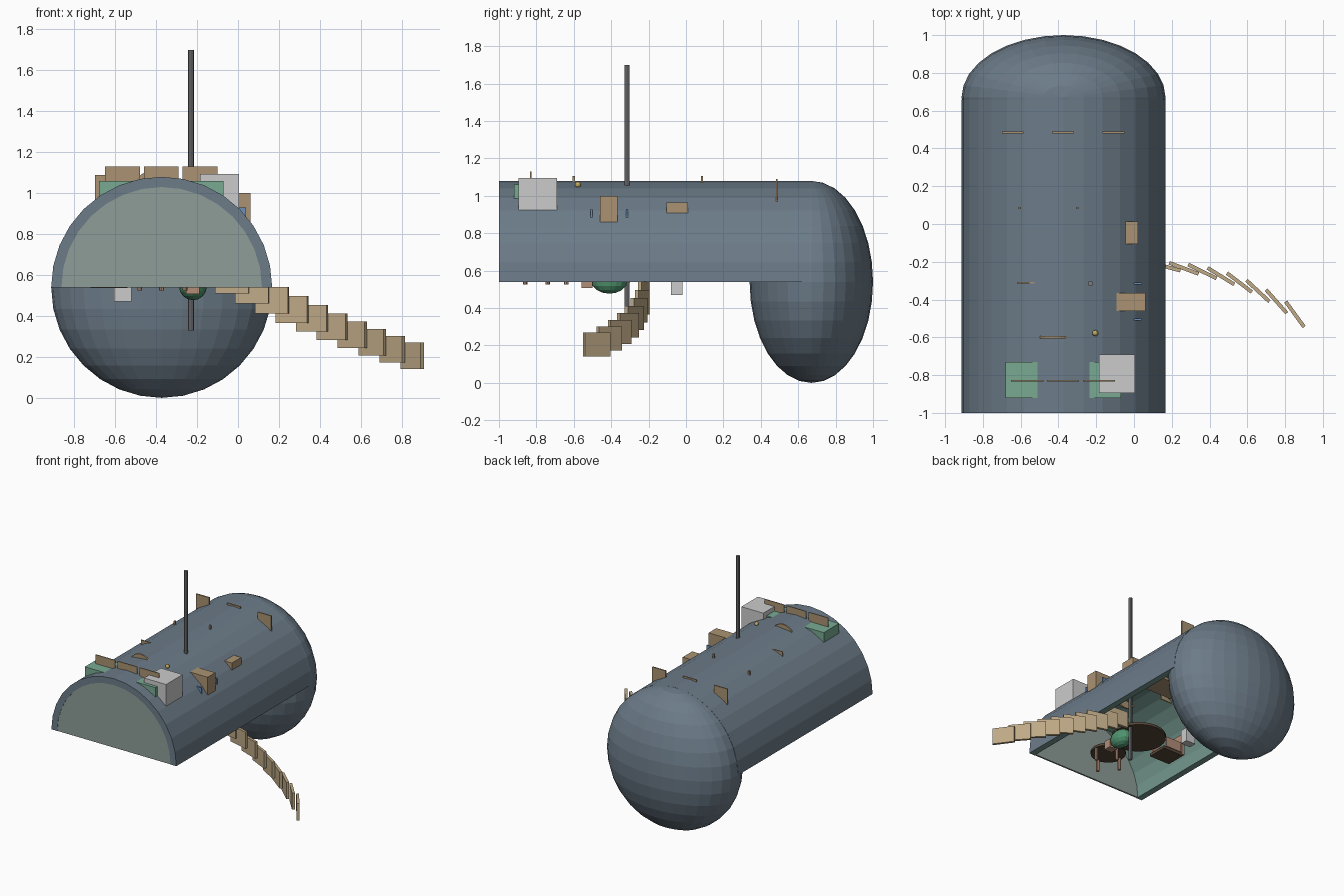
import bpy, bmesh
from math import pi, sin, cos, radians

if "Cube" in bpy.data.objects:
    bpy.data.objects.remove(bpy.data.objects["Cube"])

CX, CZ, R, RI = -0.373, 0.54, 0.54, 0.49   # hull axis and radii


def mat(name, r, g, b):
    m = bpy.data.materials.new(name)
    m.diffuse_color = (r, g, b, 1)
    m.use_nodes = True
    m.node_tree.nodes["Principled BSDF"].inputs["Base Color"].default_value = m.diffuse_color
    return m


STEEL = mat("steel_blue", 0.15, 0.20, 0.25)
TEAL = mat("teal_lining", 0.18, 0.32, 0.28)
PALE = mat("pale_green", 0.27, 0.34, 0.31)
MINT = mat("mint", 0.19, 0.40, 0.29)
WOOD = mat("wood", 0.40, 0.29, 0.17)
TAN = mat("tan", 0.52, 0.40, 0.24)
DARK = mat("dark_wood", 0.09, 0.06, 0.04)
PINK = mat("copper", 0.45, 0.27, 0.19)
GREEN = mat("leaf_green", 0.08, 0.30, 0.16)
BLUE = mat("blue", 0.15, 0.28, 0.50)
GOLD = mat("gold", 0.55, 0.40, 0.12)
METAL = mat("metal", 0.20, 0.20, 0.21)


def finish(name, bm, *mats):
    bmesh.ops.recalc_face_normals(bm, faces=bm.faces)
    me = bpy.data.meshes.new(name)
    bm.to_mesh(me)
    bm.free()
    ob = bpy.data.objects.new(name, me)
    for m in mats:
        if m:
            me.materials.append(m)
    bpy.context.collection.objects.link(ob)
    return ob


def box(name, x, y, z, m=None):
    """Box from (min, max) ranges."""
    bm = bmesh.new()
    bmesh.ops.create_cube(bm, size=1)
    for v in bm.verts:
        v.co = [sum(r) / 2 + c * (r[1] - r[0]) for r, c in zip((x, y, z), v.co)]
    return finish(name, bm, m)


def ball(name, loc, rad, m, seg=16, rings=8):
    bm = bmesh.new()
    bmesh.ops.create_uvsphere(bm, u_segments=seg, v_segments=rings, radius=1)
    for v in bm.verts:
        v.co = [l + r * c for l, r, c in zip(loc, rad, v.co)]
    return finish(name, bm, m)


def rod(name, loc, r, h, m, seg=12):
    """Upright cylinder centred at loc."""
    bm = bmesh.new()
    bmesh.ops.create_cone(bm, cap_ends=True, segments=seg, radius1=r, radius2=r, depth=h)
    ob = finish(name, bm, m)
    ob.location = loc
    return ob


def arch(r, n=16):
    return [(CX + r * cos(pi * i / n), CZ + r * sin(pi * i / n)) for i in range(n + 1)]


def extrude_y(name, pts, y0, y1, *mats):
    bm = bmesh.new()
    f = bm.faces.new([bm.verts.new((x, y0, z)) for x, z in pts])
    g = bmesh.ops.extrude_face_region(bm, geom=[f])["geom"]
    bmesh.ops.translate(bm, vec=(0, y1 - y0, 0),
                        verts=[e for e in g if isinstance(e, bmesh.types.BMVert)])
    return finish(name, bm, *mats)


# Arched hull shell with a teal inner lining
hull = extrude_y("hull_shell", arch(R) + arch(RI)[::-1], -1, 0.66, STEEL, TEAL)
for p in hull.data.polygons:
    c = p.center
    if abs(p.normal.y) < 0.5 and ((c.x - CX) ** 2 + (c.z - CZ) ** 2) ** 0.5 < 0.518:
        p.material_index = 1

# Front wall and rounded rear dome
extrude_y("front_wall", arch(RI), -0.998, -0.985, PALE)
ball("rear_dome", (CX, 0.67, CZ), (R, 0.33, 0.54), STEEL, 32, 16)

# Mast
rod("mast", (-0.23, -0.315, 1.015), 0.014, 1.37, METAL, 8)

# Curving, descending run of planks
for i in range(10):
    t = i / 9
    p = box(f"plank_{i}", (-0.083, 0.083), (-0.01, 0.01), (0, 0.13), TAN)
    p.location = (-0.03 + 0.882 * t, -0.22 - 0.258 * t ** 2.6, 0.51 - 0.46 * t + 0.09 * t * t)
    p.rotation_euler.z = -radians(4 + 50 * t)

# Console slab, its three screens, and the rear row of boards
box("console", (-0.68, -0.07), (-0.92, -0.73), (0.95, 1.06), MINT)
for i in range(3):
    x = -0.65 + 0.19 * i
    box(f"screen_{i}", (x, x + 0.17), (-0.833, -0.826), (1.05, 1.13), WOOD)
    x = -0.70 + 0.267 * i
    box(f"rear_board_{i}", (x, x + 0.115), (0.48, 0.49), (0.93, 1.09), WOOD)

# Boxes breaking through the roof
box("grey_crate", (-0.185, 0.005), (-0.895, -0.69), (0.90, 1.095))
box("side_cabinet", (-0.13, 0.06), (-0.46, -0.365), (0.84, 1.0), WOOD)
box("side_case", (-0.10, 0.02), (-0.105, 0.012), (0.90, 0.965), WOOD)
for y in (-0.505, -0.315):
    box("blue_fin", (-0.04, 0.04), (y - 0.005, y + 0.005), (0.86, 0.93), BLUE)

# Small roof details
wheel = rod("roof_disc", (-0.42, -0.6, 1.035), 0.085, 0.012, WOOD, 20)
wheel.rotation_euler.x = pi / 2
wheel.scale.y = 0.85
box("roof_plate", (-0.62, -0.52), (-0.315, -0.307), (0.95, 1.055), WOOD)
for x, z in ((-0.3, 1.105), (-0.605, 1.055)):
    box("roof_peg", (x - 0.007, x + 0.007), (0.079, 0.091), (z - 0.12, z), WOOD)
ball("gold_knob", (-0.205, -0.578, 1.06), (0.016,) * 3, GOLD)

# Interior: round table, stool with legs, chair, shelf
rod("round_table", (CX, -0.39, 0.61), 0.2, 0.02, DARK, 24)
rod("stool_top", (CX, -0.74, 0.63), 0.13, 0.02, DARK, 20)
for x, y in ((CX, -0.86), (CX, -0.64), (-0.26, -0.74), (-0.48, -0.74)):
    rod("stool_leg", (x, y, 0.575), 0.012, 0.1, PINK, 8)
box("chair_seat", (-0.72, -0.54), (-0.46, -0.3), (0.537, 0.56), DARK)
for y in (-0.46, -0.31):
    box("chair_side", (-0.70, -0.56), (y, y + 0.015), (0.56, 0.64), PINK)
box("chair_back", (-0.735, -0.715), (-0.46, -0.3), (0.55, 0.72), PINK)
box("shelf", (-0.45, -0.2), (-0.12, 0.08), (0.84, 0.86), WOOD)

# Interior: plant with pot, grey control box
ball("plant_ball", (-0.22, -0.41, 0.545), (0.068, 0.096, 0.068), GREEN)
box("plant_pot", (-0.255, -0.187), (-0.56, -0.5), (0.507, 0.575), PINK)
box("control_box", (-0.605, -0.52), (-0.08, -0.02), (0.47, 0.58))
